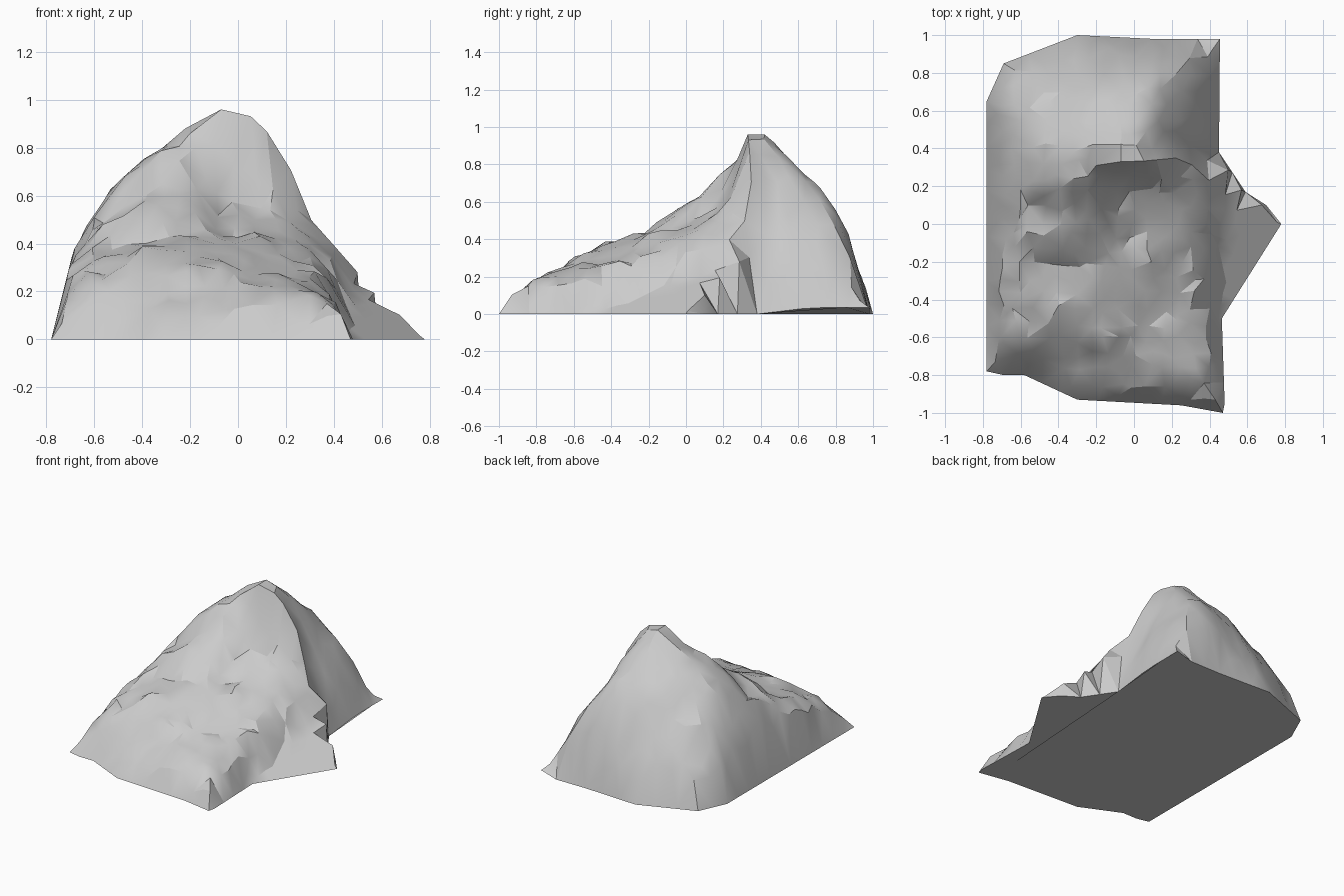
import bpy, bmesh, random
from mathutils import Vector, noise
from mathutils.geometry import delaunay_2d_cdt, intersect_point_line

if "Cube" in bpy.data.objects:
    bpy.data.objects.remove(bpy.data.objects["Cube"])

random.seed(4)

# Footprint on the ground
OUTLINE = [(-.78, -.78), (-.69, -.8), (-.58, -.8), (-.3, -.93), (.25, -.96), (.47, -1),
           (.48, -.95), (.465, -.5), (.78, 0), (.7, .1), (.59, .17), (.45, .38),
           (.455, .98), (.1, .98), (-.3, 1), (-.69, .85), (-.78, .65)]
RIM_EDGES = [(Vector(a), Vector(b)) for a, b in zip(OUTLINE, OUTLINE[1:] + OUTLINE[:1])]
# Coarse relief: heights (in hundredths) at column XS, row YS
XS = [-.72, -.6, -.45, -.32, -.2, -.07, .06, .18, .3, .42]
YS = [-.88, -.75, -.6, -.42, -.22, -.05, .1, .22, .33, .43, .6, .75, .87, .94]
RELIEF = [
    [0, 0, 2, 6, 9, 11, 13, 15, 15, 13],
    [5, 8, 11, 15, 18, 19, 20, 21, 20, 15],
    [17, 25, 29, 30, 29, 28, 27, 25, 22, 15],
    [23, 33, 35, 37, 38, 36, 33, 28, 26, 19],
    [27, 36, 40, 43, 43, 42, 41, 37, 32, 24],
    [29, 44, 55, 57, 55, 45, 44, 43, 37, 28],
    [30, 49, 59, 66, 65, 54, 49, 47, 43, 33],
    [31, 52, 71, 77, 79, 65, 60, 57, 46, 40],
    [31, 53, 72, 79, 89, 96, 93, 82, 50, 36],
    [30, 52, 71, 79, 90, 96, 92, 70, 42, 21],
    [25, 44, 58, 68, 74, 79, 78, 60, 43, 16],
    [14, 31, 43, 51, 58, 64, 66, 57, 41, 15],
    [5, 15, 25, 31, 34, 38, 42, 39, 30, 11],
    [2, 4, 10, 14, 17, 19, 22, 21, 16, 7]]
# Local knobs and hollows: x, y, radius, height
BUMPS = [(-.35, .82, .1, -.03), (-.5, .7, .1, .03), (.1, .6, .08, .03),
         (-.65, -.25, .1, .04), (-.55, -.3, .07, -.03), (-.45, .05, .09, -.05)]


def span(axis, v):
    v = min(max(v, axis[0]), axis[-1])
    i = max(k for k in range(len(axis) - 1) if axis[k] <= v)
    return i, (v - axis[i]) / (axis[i + 1] - axis[i])


def edge_distances(p):
    out = []
    for a, b in RIM_EDGES:
        t = min(max(intersect_point_line(p, a, b)[1], 0), 1)
        out.append((a.lerp(b, t) - p).length)
    return out


def inside(p):
    hit = False
    for a, b in RIM_EDGES:
        if (a.y > p.y) != (b.y > p.y):
            hit ^= p.x < a.x + (p.y - a.y) / (b.y - a.y) * (b.x - a.x)
    return hit


def edge_slope(k):
    return 1.7 if k in (3, 4) else 3 if k in (5, 6) else 40 if 8 <= k <= 10 else 4


def height(p):
    i, u = span(XS, p.x)
    j, v = span(YS, p.y)
    lo = RELIEF[j][i] * (1 - u) + RELIEF[j][i + 1] * u
    hi = RELIEF[j + 1][i] * (1 - u) + RELIEF[j + 1][i + 1] * u
    h = (lo * (1 - v) + hi * v) / 100
    for x, y, r, amount in BUMPS:
        h += amount * max(0, 1 - (p - Vector((x, y))).length / r)
    if h < .88 and p.x < .45:           # rocky roughness
        h += .03 * noise.noise(Vector((p.x * 8, p.y * 8, 3))) + random.uniform(-.012, .012)
    dist = edge_distances(p)
    limits = [edge_slope(k) * d for k, d in enumerate(dist) if k != 7]
    spur = .7 * dist[7] + 3 * max(0, .43 - p.x)    # sloping plane of the side spur
    return max(.01, min([h, spur] + limits))


# Summit corners and rim corners that must carry a vertex
points = [Vector(c) for c in ((-.07, .33), (-.07, .42), (.12, .34), (-.22, .42), (-.2, .31),
                              (.42, .93), (.43, -.93), (-.735, -.73), (.42, -.5))]
# Footprint rim, split into short edges; the spur's rear wall gets a close inner row
rim = []
for k, (a, b) in enumerate(RIM_EDGES):
    n = max(1, round((b - a).length / .12))
    row = [a.lerp(b, s / n) for s in range(n)]
    rim += row
    if 8 <= k <= 10:
        d = (b - a).normalized()
        points += [q + d * .02 + Vector((-d.y, d.x)) * .012 for q in row]
key_count = len(points)

# Jittered surface points
STEP = .078
for r in range(27):
    for c in range(21):
        p = Vector((-.78 + c * STEP + random.uniform(-.025, .025),
                    -1 + r * STEP + random.uniform(-.025, .025)))
        if inside(p) and min(edge_distances(p)) > .028 and \
                all((p - q).length > .05 for q in points[:key_count]):
            points.append(p)

count = len(rim)
edges = [(k, (k + 1) % count) for k in range(count)]
flat, _, tris, _, _, _ = delaunay_2d_cdt(rim + points, edges, [], 1, 1e-5)

# Rock surface and closed base (the back right rim lifts slightly)
bm = bmesh.new()
verts = []
for p in flat:
    if min(edge_distances(p)) < .004:
        z = min(.035, .12 * (p.y - .38)) if p.x > .445 and p.y > .38 else 0
    else:
        z = height(p)
    verts.append(bm.verts.new((p.x, p.y, z)))
for t in tris:
    bm.faces.new([verts[k] for k in t])
bmesh.ops.contextual_create(bm, geom=[e for e in bm.edges if e.is_boundary])
bmesh.ops.recalc_face_normals(bm, faces=bm.faces)
mesh = bpy.data.meshes.new("rocky_mountain")
bm.to_mesh(mesh)
bm.free()
rock = bpy.data.objects.new("rocky_mountain", mesh)
bpy.context.collection.objects.link(rock)
bpy.context.view_layer.objects.active = rock
rock.select_set(True)
bpy.ops.object.shade_smooth_by_angle(angle=.45)
